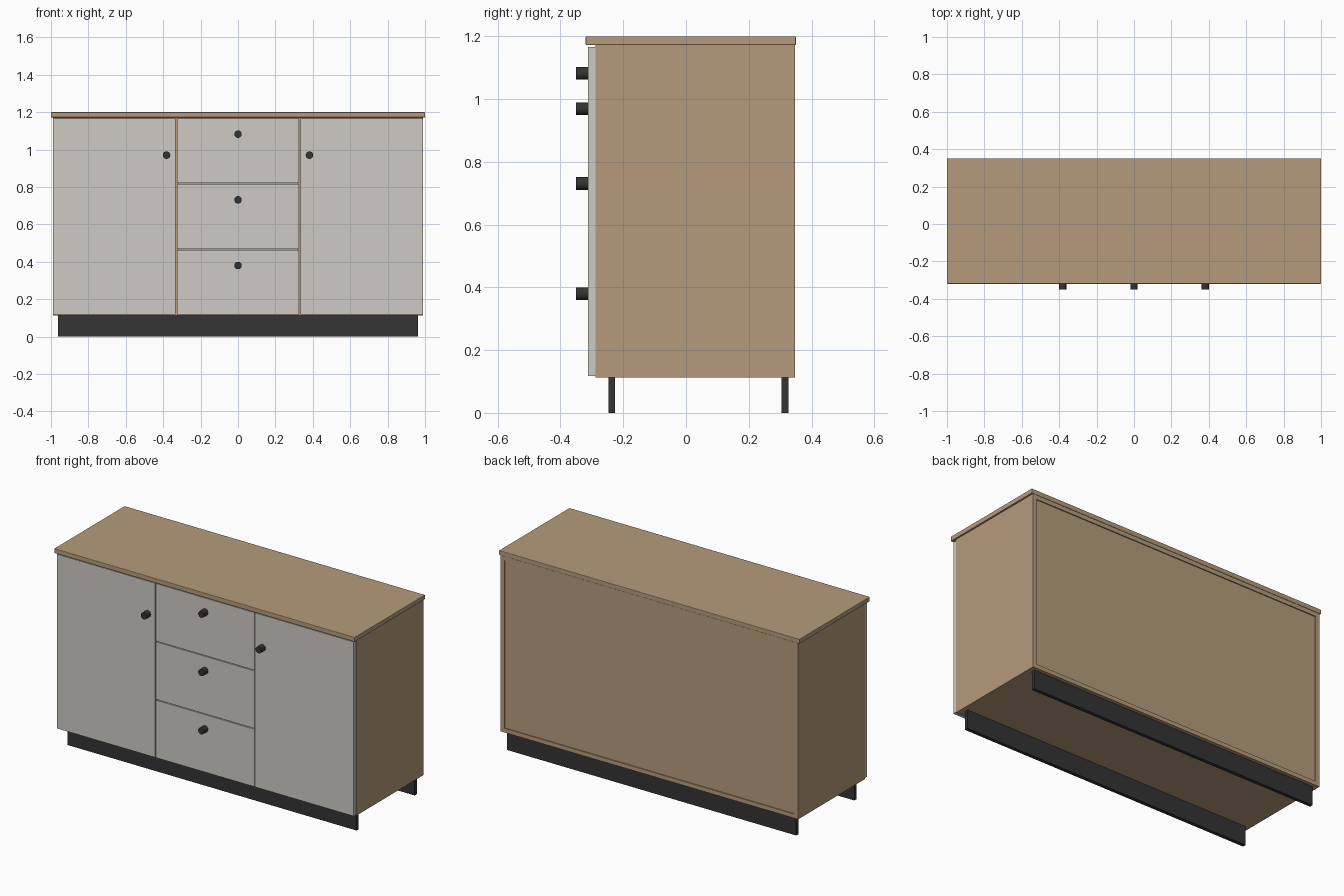
import bpy
import math

if "Cube" in bpy.data.objects:
    bpy.data.objects.remove(bpy.data.objects["Cube"])


def material(name, rgb):
    m = bpy.data.materials.new(name)
    m.diffuse_color = (*rgb, 1)
    m.use_nodes = True
    m.node_tree.nodes["Principled BSDF"].inputs["Base Color"].default_value = m.diffuse_color
    return m


WOOD = material("wood", (0.46, 0.33, 0.20))
PALE = material("pale_front", (0.62, 0.60, 0.56))
DARK = material("dark_metal", (0.033, 0.033, 0.033))


def box(name, x, y, z, mat, bevel=0.0):
    """Box from (min, max) ranges on each axis."""
    bpy.ops.mesh.primitive_cube_add(size=1, location=[sum(r) / 2 for r in (x, y, z)])
    ob = bpy.context.object
    ob.name = name
    ob.scale = [r[1] - r[0] for r in (x, y, z)]
    bpy.ops.object.transform_apply(location=False, rotation=False, scale=True)
    ob.data.materials.append(mat)
    if bevel:
        mod = ob.modifiers.new("edge", 'BEVEL')
        mod.width = bevel
        mod.segments = 2
    return ob


def knob(name, x, z):
    bpy.ops.mesh.primitive_cylinder_add(vertices=32, radius=0.02, depth=DOOR_Y[0] + 0.35,
                                        location=(x, (DOOR_Y[0] - 0.35) / 2, z),
                                        rotation=(math.pi / 2, 0, 0))
    ob = bpy.context.object
    ob.name = name
    ob.data.materials.append(DARK)
    bpy.ops.object.shade_smooth_by_angle()


T = 0.025                  # board thickness
W = 0.99                   # carcass half width
DEPTH = (-0.288, 0.348)    # carcass front and back
BOTTOM, TOP = 0.113, 1.172
DOOR_Y = (-0.312, -0.289)
DOOR_Z = (0.118, 1.166)
INNER = W - T

# Worktop
box("worktop", (-1, 1), (-0.32, 0.35), (TOP, 1.2), WOOD, 0.003)

# Carcass boards
box("bottom_board", (-INNER, INNER), DEPTH, (BOTTOM, BOTTOM + T), WOOD)
box("top_board", (-INNER, INNER), DEPTH, (TOP - T, TOP), WOOD)
box("back_panel", (-INNER, INNER), (0.33, 0.342), (BOTTOM + T, TOP - T), WOOD)

# Mirrored sides, dividers, doors and door knobs
for s, side in ((-1, "left"), (1, "right")):
    def span(a, b):
        return tuple(sorted((s * a, s * b)))
    box(side + "_side", span(INNER, W), DEPTH, (BOTTOM, TOP), WOOD)
    box(side + "_divider", span(0.3175, 0.3425), (DEPTH[0], 0.33),
        (BOTTOM + T, TOP - T), WOOD)
    box(side + "_door", span(0.333, 0.988), DOOR_Y, DOOR_Z, PALE)
    knob(side + "_door_knob", s * 0.382, 0.97)

# Three equal drawer fronts with knobs
gap = 0.005
height = (DOOR_Z[1] - DOOR_Z[0] - 2 * gap) / 3
for i, level in enumerate(("lower", "middle", "upper")):
    z0 = DOOR_Z[0] + i * (height + gap)
    box(level + "_drawer_front", (-0.327, 0.327), DOOR_Y, (z0, z0 + height), PALE)
    knob(level + "_drawer_knob", 0, 0.38 + i * 0.351)

# Plinth boards
box("front_plinth", (-0.962, 0.962), (-0.247, -0.226), (0, BOTTOM), DARK)
box("back_plinth", (-0.962, 0.962), (0.305, 0.326), (0, BOTTOM), DARK)
